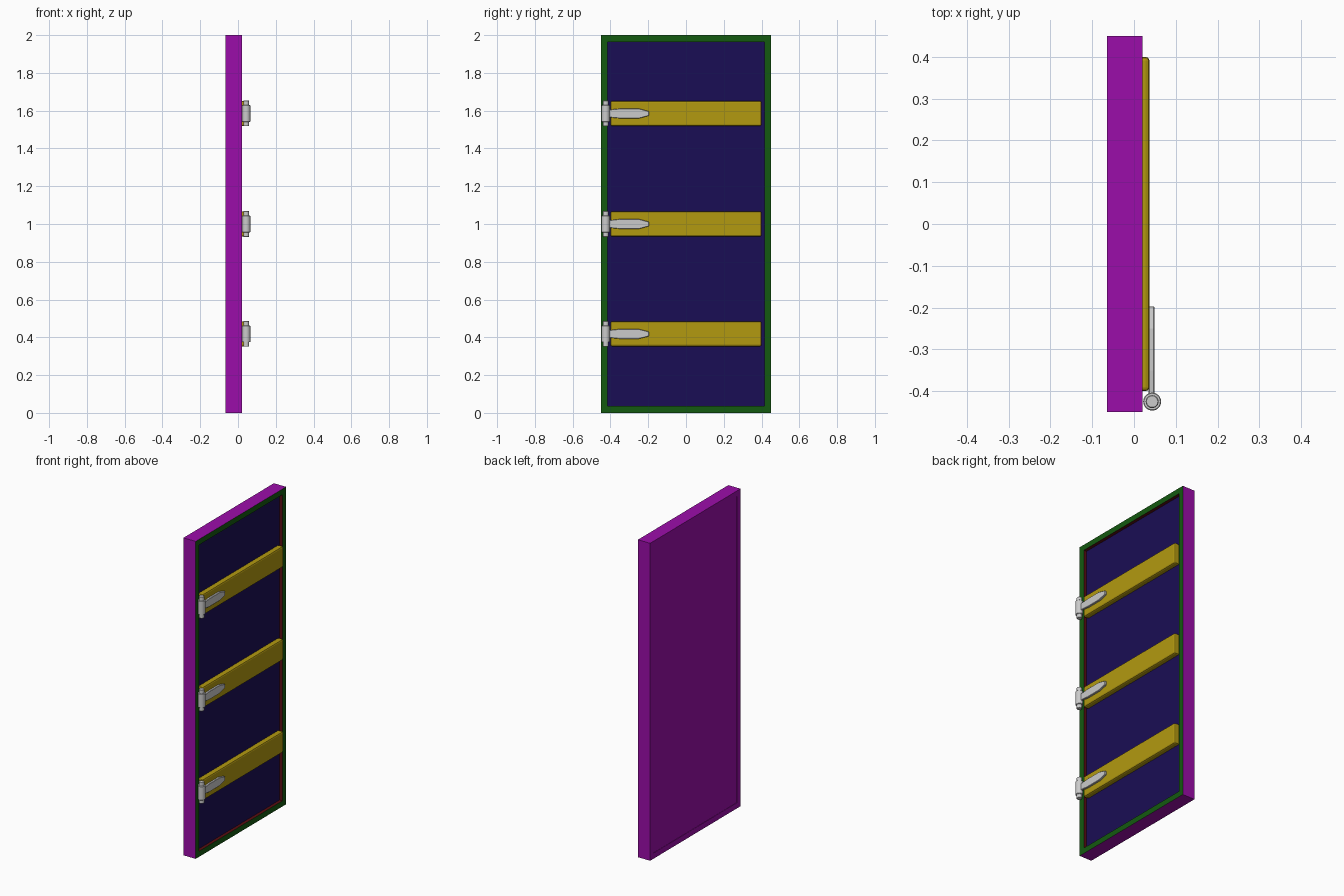
import bpy, bmesh
from mathutils import Matrix, Vector

if "Cube" in bpy.data.objects:
    bpy.data.objects.remove(bpy.data.objects["Cube"])


def material(name, rgb):
    m = bpy.data.materials.new(name)
    m.diffuse_color = (*rgb, 1)
    m.use_nodes = True
    m.node_tree.nodes["Principled BSDF"].inputs["Base Color"].default_value = m.diffuse_color
    return m


def finish(bm, name, mats=()):
    bmesh.ops.recalc_face_normals(bm, faces=bm.faces)
    mesh = bpy.data.meshes.new(name)
    bm.to_mesh(mesh)
    bm.free()
    for m in mats:
        mesh.materials.append(m)
    obj = bpy.data.objects.new(name, mesh)
    bpy.context.collection.objects.link(obj)
    return obj


def box(bm, lo, hi):
    lo, hi = Vector(lo), Vector(hi)
    mat = Matrix.Translation((lo + hi) / 2) @ Matrix.Diagonal((*(hi - lo), 1))
    bmesh.ops.create_cube(bm, size=1, matrix=mat)


def add_bevel(obj, width, segments):
    mod = obj.modifiers.new("bevel", "BEVEL")
    mod.width, mod.segments, mod.limit_method = width, segments, "ANGLE"


PURPLE = material("outer_paint", (0.33, 0.004, 0.40))
GREEN = material("rim_paint", (0.007, 0.10, 0.005))
RED = material("reveal_paint", (0.10, 0.004, 0.006))
BLUE = material("panel_paint", (0.01, 0.004, 0.09))
GOLD = material("brace_paint", (0.45, 0.32, 0.005))

# Door leaf: slab with a recessed panel on the hinge side and a faint one behind
bm = bmesh.new()
box(bm, (-0.065, -0.45, 0), (0.02, 0.45, 2))
for side, depth, slots in ((1, 0.02, (1, 2, 3)), (-1, 0.002, (0, 0, 0))):
    face = max(bm.faces, key=lambda f: f.normal.x * side)
    rim = bmesh.ops.inset_individual(bm, faces=[face], thickness=0.05)["faces"]
    for f in rim:
        f.material_index = slots[0]
    face.material_index = slots[2]
    panel = bmesh.ops.extrude_discrete_faces(bm, faces=[face])["faces"][0]
    bmesh.ops.translate(bm, verts=panel.verts, vec=(-side * depth, 0, 0))
    for e in panel.edges:
        for f in e.link_faces:
            f.material_index = slots[1]
    panel.material_index = slots[2]
    bm.normal_update()
finish(bm, "door_leaf", (PURPLE, GREEN, RED, BLUE))

# Half outline of a hinge strap: (y, half height)
STRAP = [(-0.425, 0.021), (-0.40, 0.021), (-0.35, 0.026), (-0.25, 0.026),
         (-0.215, 0.017), (-0.197, 0.012)]

for n, z in enumerate((0.418, 1.0, 1.585), 1):
    # Cross brace
    bm = bmesh.new()
    box(bm, (0, -0.4, z - 0.066), (0.037, 0.4, z + 0.066))
    add_bevel(finish(bm, f"cross_brace_{n}", (GOLD,)), 0.009, 2)

    # Hinge strap: tapered flat bar
    bm = bmesh.new()
    outline = [(y, h) for y, h in STRAP] + [(y, -h) for y, h in reversed(STRAP)]
    face = bm.faces.new([bm.verts.new((0.035, y, z + h)) for y, h in outline])
    top = bmesh.ops.extrude_face_region(bm, geom=[face])["geom"]
    bmesh.ops.translate(bm, verts=[v for v in top if isinstance(v, bmesh.types.BMVert)],
                        vec=(0.014, 0, 0))
    add_bevel(finish(bm, f"hinge_strap_{n}"), 0.002, 1)

    # Hinge barrel: sleeve with a thinner pin through it
    for part, radius, height in (("sleeve", 0.0215, 0.088), ("pin", 0.0155, 0.135)):
        bpy.ops.mesh.primitive_cylinder_add(vertices=24, radius=radius, depth=height,
                                            location=(0.0435, -0.425, z))
        barrel = bpy.context.object
        barrel.name = f"hinge_{part}_{n}"
        add_bevel(barrel, 0.002, 1)
        bpy.ops.object.shade_smooth_by_angle()
